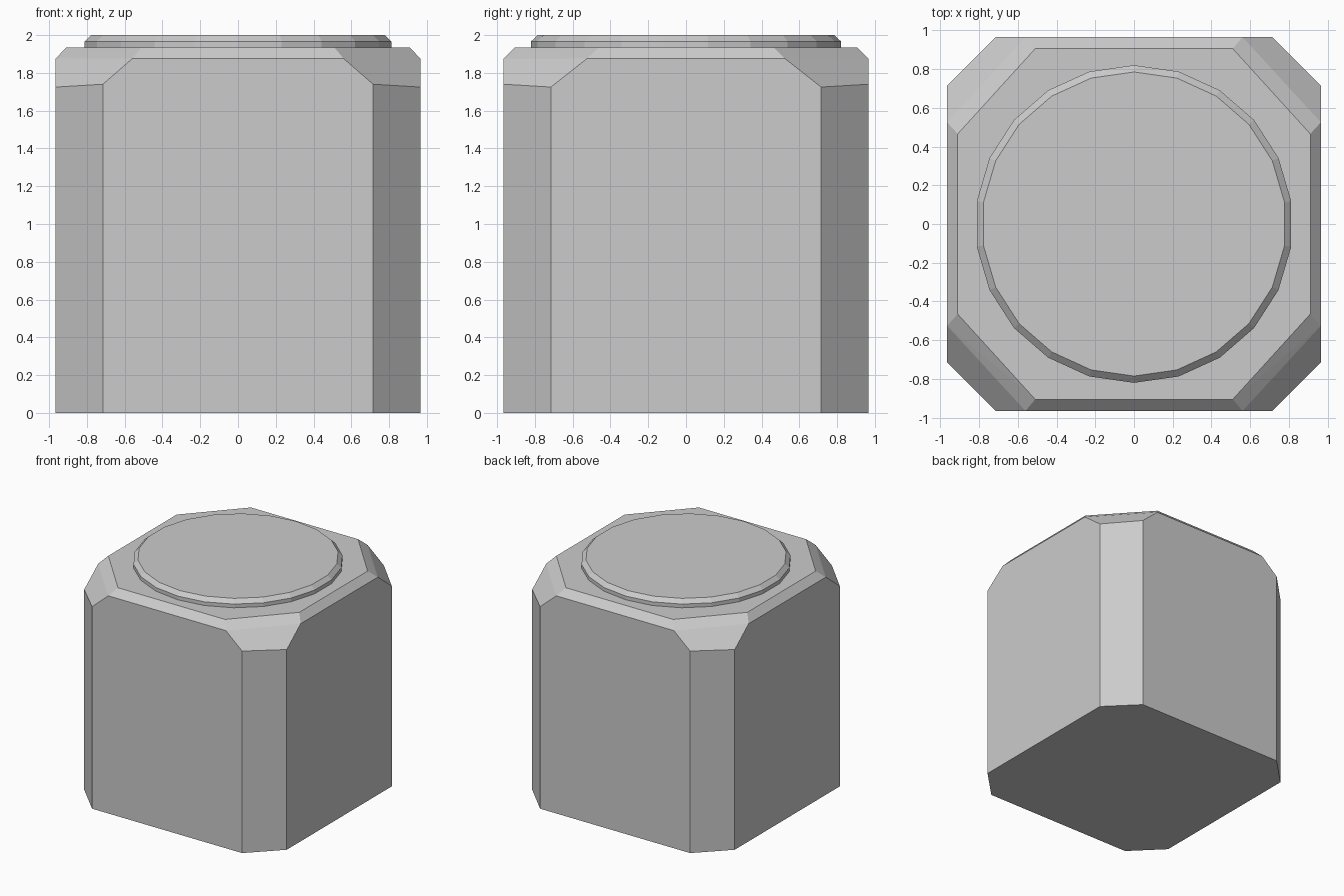
import bpy, bmesh, math

if "Cube" in bpy.data.objects:
    bpy.data.objects.remove(bpy.data.objects["Cube"])


def hull_part(name, points):
    """Convex part from its corner points, with flat areas merged into single faces."""
    bm = bmesh.new()
    for p in points:
        bm.verts.new(p)
    bmesh.ops.convex_hull(bm, input=bm.verts[:])
    bmesh.ops.dissolve_limit(bm, angle_limit=math.radians(1),
                             verts=bm.verts[:], edges=bm.edges[:])
    bmesh.ops.recalc_face_normals(bm, faces=bm.faces[:])
    mesh = bpy.data.meshes.new(name)
    bm.to_mesh(mesh)
    bm.free()
    obj = bpy.data.objects.new(name, mesh)
    bpy.context.collection.objects.link(obj)
    return obj


def ring(radius, z, sides=22):
    return [(radius * math.sin(math.tau * i / sides),
             radius * math.cos(math.tau * i / sides), z) for i in range(sides)]


# Block with cut corners and bevelled shoulders: one corner mirrored to four
corner = [
    (0.715, 0.965, 0), (0.965, 0.715, 0),            # base
    (0.715, 0.965, 1.74), (0.965, 0.715, 1.725),     # top of the vertical corner cut
    (0.56, 0.965, 1.875), (0.965, 0.525, 1.875),     # start of the shoulder bevel
    (0.51, 0.905, 1.935), (0.91, 0.465, 1.935),      # rim of the top face
]
hull_part("block_body", [(sx * x, sy * y, z) for x, y, z in corner
                         for sx in (1, -1) for sy in (1, -1)])

# Raised round cap with a bevelled edge
hull_part("round_cap", ring(0.82, 1.935) + ring(0.82, 1.967) + ring(0.785, 2.0))
